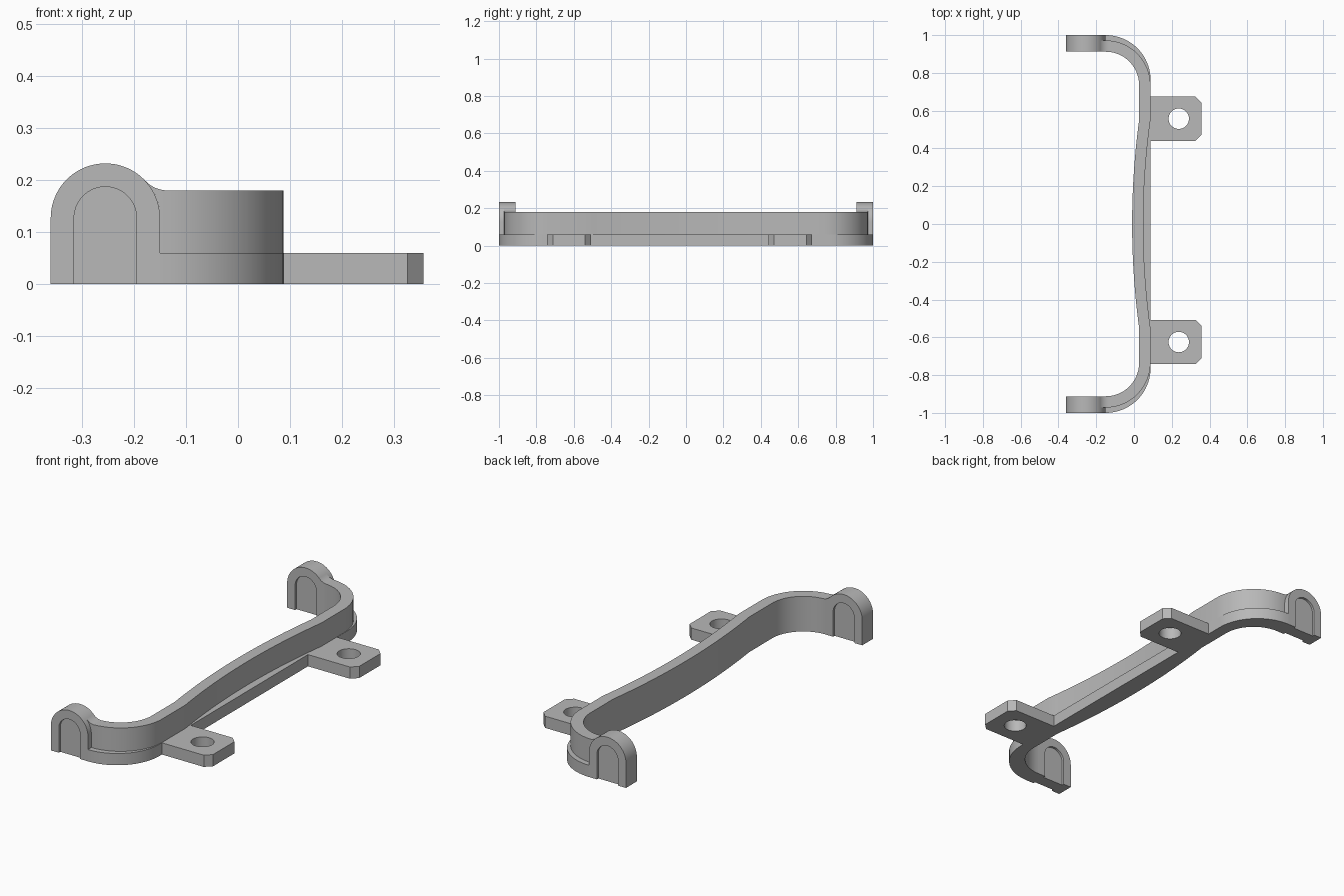
import bpy, bmesh, math

if "Cube" in bpy.data.objects:
    bpy.data.objects.remove(bpy.data.objects["Cube"])

grey = bpy.data.materials.new("plain_grey")
grey.diffuse_color = (0.48, 0.48, 0.48, 1)
grey.use_nodes = True
grey.node_tree.nodes["Principled BSDF"].inputs["Base Color"].default_value = grey.diffuse_color


def finish(name, bm):
    bmesh.ops.recalc_face_normals(bm, faces=bm.faces[:])
    mesh = bpy.data.meshes.new(name)
    bm.to_mesh(mesh)
    bm.free()
    mesh.materials.append(grey)
    ob = bpy.data.objects.new(name, mesh)
    bpy.context.collection.objects.link(ob)
    return ob


def prism(name, pts, axis, a, b):
    """Extrude a closed outline along y (outline in xz) or z (outline in xy)."""
    bm = bmesh.new()
    place = (lambda u, v, t: (u, t, v)) if axis == 'y' else (lambda u, v, t: (u, v, t))
    lo = [bm.verts.new(place(u, v, a)) for u, v in pts]
    hi = [bm.verts.new(place(u, v, b)) for u, v in pts]
    bm.faces.new(lo)
    bm.faces.new(hi)
    n = len(pts)
    for i in range(n):
        j = (i + 1) % n
        bm.faces.new((lo[i], lo[j], hi[j], hi[i]))
    return finish(name, bm)


def strip(name, inner, outer, z0, z1):
    """Solid band between two paired paths."""
    bm = bmesh.new()
    rings = [[bm.verts.new(p) for p in ((*i, z0), (*o, z0), (*o, z1), (*i, z1))]
             for i, o in zip(inner, outer)]
    for r, s in zip(rings, rings[1:]):
        for k in range(4):
            m = (k + 1) % 4
            bm.faces.new((r[k], r[m], s[m], s[k]))
    bm.faces.new(rings[0])
    bm.faces.new(rings[-1])
    return finish(name, bm)


def cut(ob, cutter):
    mod = ob.modifiers.new("cut", 'BOOLEAN')
    mod.operation = 'DIFFERENCE'
    mod.solver = 'EXACT'
    mod.object = cutter
    bpy.context.view_layer.objects.active = ob
    bpy.ops.object.modifier_apply(modifier=mod.name)
    bpy.data.objects.remove(cutter)


def arc(cx, cy, r, a0, a1, n):
    return [(cx + r * math.cos(math.radians(a0 + (a1 - a0) * i / n)),
             cy + r * math.sin(math.radians(a0 + (a1 - a0) * i / n))) for i in range(n + 1)]


def path(cy, r, bow):
    """Handle-shaped path: end bend, long bowed middle, mirrored end bend."""
    bend = arc(X0, cy, r, 90, 0, 20)
    mid = []
    for i in range(25):
        y = 0.55 - 1.1 * i / 24
        mid.append((X0 + r - bow * (1 - (y / 0.55) ** 2), y))
    return bend + mid + [(x, -y) for x, y in reversed(bend)]


X0 = -0.15                 # where the ears meet the bends
EAR_X, EAR_Z, EAR_R = -0.255, 0.127, 0.105
Y_IN, Y_OUT = 0.912, 1.0

# Flat base with straight outer side, and the bowed wall standing on it
inside = path(0.735, 0.177, 0.037)
strip("base_flange", inside, path(0.762, 0.238, 0), 0, 0.06)
strip("bowed_wall", inside, path(0.735, 0.237, 0.038), 0.06, 0.18)


def arch(r, bottom):
    return [(EAR_X + r, bottom)] + arc(EAR_X, EAR_Z, r, 0, 180, 40) + [(EAR_X - r, bottom)]


# Fillet outline between ear and wall top
FR = 0.06
fz = 0.18 + FR
fx = EAR_X + math.sqrt((EAR_R + FR) ** 2 - (fz - EAR_Z) ** 2)
ang = math.degrees(math.atan2(fz - EAR_Z, fx - EAR_X))
fillet = arc(EAR_X, EAR_Z, EAR_R, 0, ang, 12) + arc(fx, fz, FR, 180 + ang, 270, 10)[1:] + [(X0, 0.18)]

for side, s in (("front", -1), ("back", 1)):
    # Rounded ear with a shallow arched recess on both faces
    ear = prism(side + "_ear", arch(EAR_R, 0), 'y', s * Y_IN, s * Y_OUT)
    for a, b in ((Y_IN - 0.05, Y_IN + 0.012), (Y_OUT - 0.012, Y_OUT + 0.05)):
        cut(ear, prism("recess_cutter", arch(0.06, -0.05), 'y', s * a, s * b))
    prism(side + "_ear_fillet", fillet, 'y', s * Y_IN, s * 0.972)

# Mounting tabs with clipped corners and a screw hole
for side, cy in (("front", -0.625), ("back", 0.5575)):
    h, c, x1 = 0.117, 0.031, 0.357
    tab = prism(side + "_mounting_tab",
                [(0.088, cy - h), (x1 - c, cy - h), (x1, cy - h + c),
                 (x1, cy + h - c), (x1 - c, cy + h), (0.088, cy + h)], 'z', 0, 0.06)
    cut(tab, prism("hole_cutter", arc(0.237, cy, 0.054, 0, 352.5, 47), 'z', -0.05, 0.11))

# Smooth the curved sides, keep the edges crisp
bpy.ops.object.select_all(action='DESELECT')
for ob in bpy.context.scene.objects:
    ob.select_set(True)
    bpy.context.view_layer.objects.active = ob
bpy.ops.object.shade_smooth_by_angle(angle=math.radians(30))
